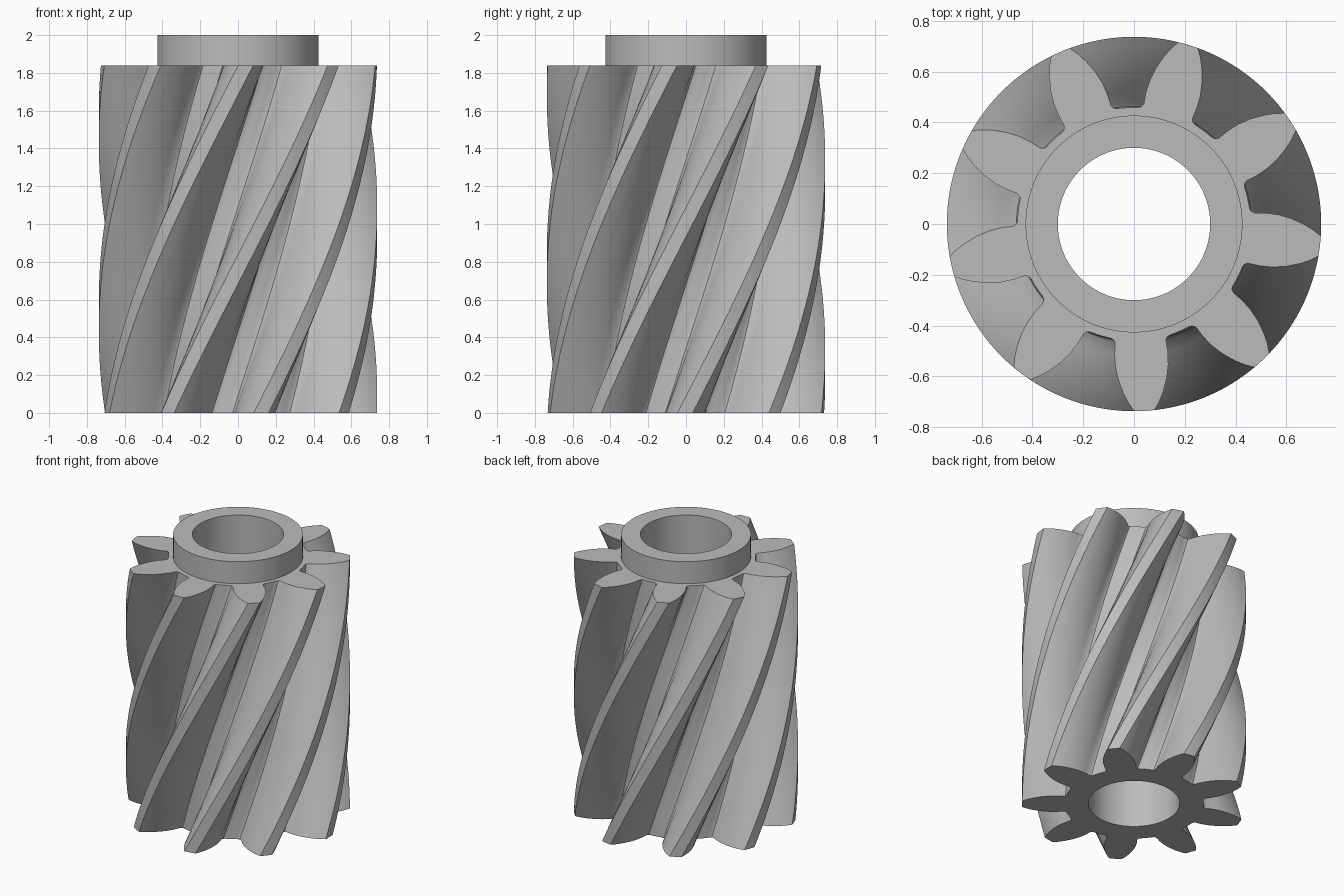
import bpy, bmesh
from math import asin, sin, cos, radians, tau

TEETH = 9
BORE, COLLAR = 0.30, 0.427
BODY_TOP, TOP = 1.84, 2.0
LAYERS = 60
TWIST = radians(40) / 1.0        # helix turn per unit of height
PHASE = radians(-6.8)            # tooth direction at the top face

if "Cube" in bpy.data.objects:
    bpy.data.objects.remove(bpy.data.objects["Cube"])

steel = bpy.data.materials.new("grey steel")
steel.use_nodes = True
grey = (0.5, 0.5, 0.5, 1)
steel.diffuse_color = grey
bsdf = next(n for n in steel.node_tree.nodes if n.type == "BSDF_PRINCIPLED")
bsdf.inputs["Base Color"].default_value = grey
bsdf.inputs["Roughness"].default_value = 0.5


def loft(name, rings):
    """Join closed rings of (radius, angle, z) points into one closed shell."""
    bm = bmesh.new()
    rows = [[bm.verts.new((r * cos(a), r * sin(a), z)) for r, a, z in ring] for ring in rings]
    n = len(rows[0])
    for k, low in enumerate(rows):
        high = rows[(k + 1) % len(rows)]
        for i in range(n):
            j = (i + 1) % n
            bm.faces.new((low[i], low[j], high[j], high[i]))
    bmesh.ops.recalc_face_normals(bm, faces=bm.faces)
    mesh = bpy.data.meshes.new(name)
    bm.to_mesh(mesh)
    bm.free()
    mesh.materials.append(steel)
    obj = bpy.data.objects.new(name, mesh)
    bpy.context.collection.objects.link(obj)
    bpy.ops.object.select_all(action="DESELECT")
    obj.select_set(True)
    bpy.context.view_layer.objects.active = obj
    bpy.ops.object.shade_smooth_by_angle(angle=radians(30))
    return obj


# Tooth flank as (radius, half width), from root fillet to tip corner
flank = [(0.459, 0.118), (0.463, 0.106), (0.475, 0.100), (0.52, 0.105), (0.57, 0.104),
         (0.62, 0.095), (0.67, 0.078), (0.705, 0.061), (0.737, 0.040)]
side = [(r, asin(w / r)) for r, w in flank]
tip_r, tip_a = side[-1]
root_r, root_a = side[0]
gap = tau / TEETH - 2 * root_a

tooth = [(r, -a) for r, a in side]
tooth += [(tip_r, tip_a * t) for t in (-0.33, 0.33)]
tooth += [(r, a) for r, a in reversed(side)]
tooth += [(root_r, root_a + gap * t / 4) for t in (1, 2, 3)]
profile = [(r, a + tau * k / TEETH) for k in range(TEETH) for r, a in tooth]


def gear_ring(z, radius=None):
    turn = PHASE + (z - BODY_TOP) * TWIST
    return [(radius or r, a + turn, z) for r, a in profile]


# Helical gear body with its through bore
heights = [BODY_TOP * k / LAYERS for k in range(LAYERS + 1)]
loft("helical_gear_body",
     [gear_ring(z) for z in heights] + [gear_ring(z, BORE) for z in reversed(heights)])

# Plain collar on the top face
SEGMENTS = 128
section = [(COLLAR, BODY_TOP), (COLLAR, TOP), (BORE, TOP), (BORE, BODY_TOP)]
loft("top_collar",
     [[(r, tau * i / SEGMENTS, z) for i in range(SEGMENTS)] for r, z in section])
